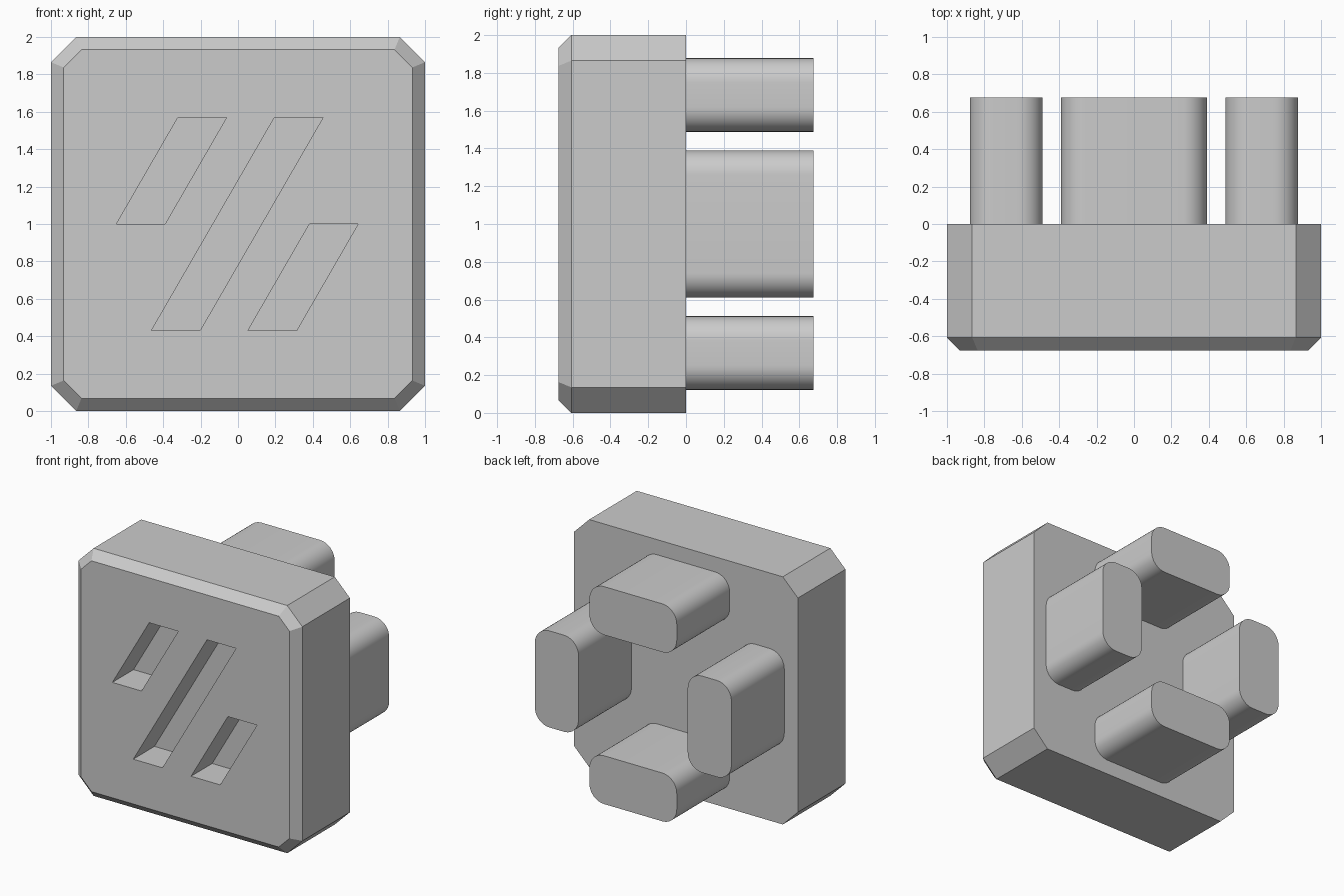
import bpy, bmesh, math

cube = bpy.data.objects.get("Cube")
if cube:
    bpy.data.objects.remove(cube, do_unlink=True)

GREY = (0.6, 0.6, 0.6, 1.0)
grey = bpy.data.materials.new("plain grey")
grey.use_nodes = True
grey.diffuse_color = GREY
grey.node_tree.nodes["Principled BSDF"].inputs["Base Color"].default_value = GREY

FRONT, BACK, PEG_END = -0.675, 0.0, 0.675
CENTRE_Z = 1.0


def prism(name, outline, y0, y1, front_bevel=0.0):
    """Extrude an (x, z) outline from y0 to y1, optionally chamfering the front rim."""
    bm = bmesh.new()
    face = bm.faces.new([bm.verts.new((x, y0, z)) for x, z in outline])
    extruded = bmesh.ops.extrude_face_region(bm, geom=[face], use_keep_orig=True)
    moved = [v for v in extruded["geom"] if isinstance(v, bmesh.types.BMVert)]
    bmesh.ops.translate(bm, verts=moved, vec=(0, y1 - y0, 0))
    bmesh.ops.recalc_face_normals(bm, faces=bm.faces)
    if front_bevel:
        rim = [e for e in bm.edges if all(abs(v.co.y - y0) < 1e-5 for v in e.verts)]
        bmesh.ops.bevel(bm, geom=rim, offset=front_bevel, offset_type='OFFSET',
                        segments=1, affect='EDGES')
    mesh = bpy.data.meshes.new(name)
    bm.to_mesh(mesh)
    bm.free()
    mesh.materials.append(grey)
    obj = bpy.data.objects.new(name, mesh)
    bpy.context.collection.objects.link(obj)
    return obj


def rounded_rectangle(cx, cz, half_w, half_h, radius, steps):
    """Outline with arc corners; one step gives cut corners."""
    points = []
    for quarter, (sx, sz) in enumerate([(1, 1), (-1, 1), (-1, -1), (1, -1)]):
        for i in range(steps + 1):
            a = math.radians(90) * (quarter + i / steps)
            points.append((cx + sx * (half_w - radius) + radius * math.cos(a),
                           cz + sz * (half_h - radius) + radius * math.sin(a)))
    return points


def activate(obj):
    bpy.ops.object.select_all(action='DESELECT')
    obj.select_set(True)
    bpy.context.view_layer.objects.active = obj


# Square block with cut corners and a chamfered front rim
block = prism("block", rounded_rectangle(0, CENTRE_Z, 1, 1, 0.135, 1), FRONT, BACK, 0.068)

# Three slanted slots sunk into the front: left x at the bottom, bottom z, top z
SLOT_WIDTH, SLOT_DEPTH, SLANT = 0.26, 0.27, math.tan(math.radians(30))
for x, z0, z1 in [(-0.65, 1.0, 1.57), (-0.463, 0.43, 1.57), (0.053, 0.43, 1.0)]:
    shift = (z1 - z0) * SLANT
    outline = [(x, z0), (x + SLOT_WIDTH, z0), (x + SLOT_WIDTH + shift, z1), (x + shift, z1)]
    cutter = prism("slot_cutter", outline, FRONT - 0.1, FRONT + SLOT_DEPTH)
    cutter.hide_render = True
    cut = block.modifiers.new("slot", 'BOOLEAN')
    cut.operation, cut.solver, cut.object = 'DIFFERENCE', 'EXACT', cutter
    activate(block)
    bpy.ops.object.modifier_apply(modifier=cut.name)
    bpy.data.objects.remove(cutter, do_unlink=True)

# Four rounded pegs around the centre of the back
OFFSET, LONG, SHORT = 0.683, 0.39, 0.195
for side, dx, dz in [("left", 1, 0), ("right", -1, 0), ("top", 0, 1), ("bottom", 0, -1)]:
    half_w, half_h = (SHORT, LONG) if dx else (LONG, SHORT)
    outline = rounded_rectangle(dx * OFFSET, CENTRE_Z + dz * OFFSET, half_w, half_h, 0.13, 10)
    peg = prism(side + "_peg", outline, BACK, PEG_END)
    activate(peg)
    bpy.ops.object.shade_smooth_by_angle(angle=math.radians(30))
